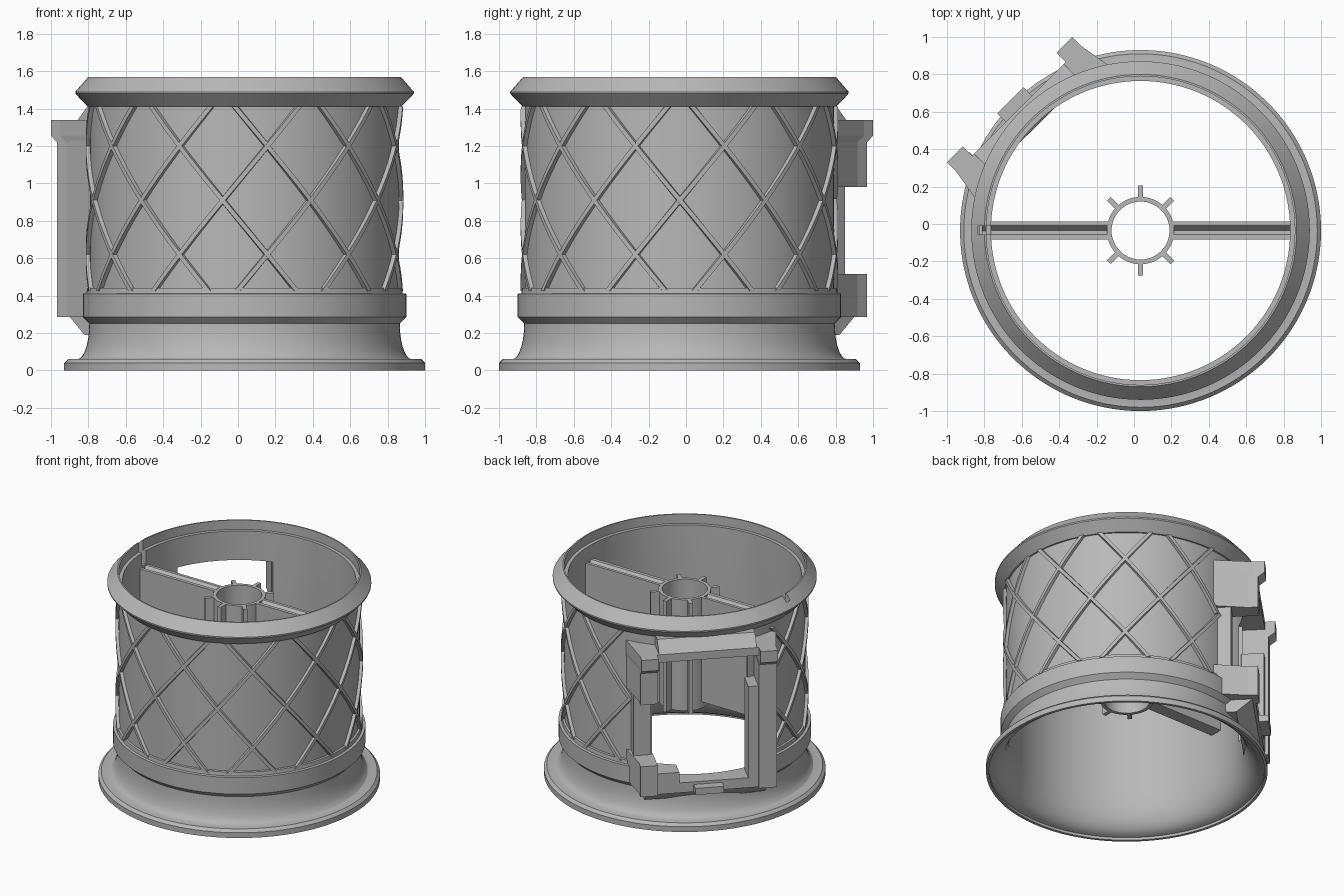
import bpy, bmesh, math
from mathutils import Matrix, Vector

if "Cube" in bpy.data.objects:
    bpy.data.objects.remove(bpy.data.objects["Cube"])

CX, CY = 0.035, -0.035
CENTRE = Matrix.Translation((CX, CY, 0))
# mount frame: local x = tangent, local y = outward, facing back left
MOUNT = CENTRE @ Matrix.Rotation(math.radians(45), 4, 'Z')

grey = bpy.data.materials.new("plain grey")
grey.diffuse_color = (0.48, 0.48, 0.48, 1)
grey.use_nodes = True
grey.node_tree.nodes["Principled BSDF"].inputs["Base Color"].default_value = grey.diffuse_color


def finish(bm, name, matrix, smooth=False):
    bmesh.ops.recalc_face_normals(bm, faces=bm.faces)
    me = bpy.data.meshes.new(name)
    bm.to_mesh(me)
    bm.free()
    me.transform(matrix)
    me.materials.append(grey)
    ob = bpy.data.objects.new(name, me)
    bpy.context.collection.objects.link(ob)
    if smooth:
        bpy.ops.object.select_all(action='DESELECT')
        ob.select_set(True)
        bpy.context.view_layer.objects.active = ob
        bpy.ops.object.shade_smooth_by_angle(angle=math.radians(25))
    return ob


def loft(bm, rings, closed=False):
    """Join equal-length point loops into a closed skin."""
    vs = [[bm.verts.new(p) for p in r] for r in rings]
    n, m = len(vs), len(vs[0])
    for i in range(n if closed else n - 1):
        a, b = vs[i], vs[(i + 1) % n]
        for j in range(m):
            k = (j + 1) % m
            bm.faces.new((a[j], a[k], b[k], b[j]))
    if not closed:
        bm.faces.new(vs[0])
        bm.faces.new(vs[-1])


def lathe(name, profile, segs=128):
    bm = bmesh.new()
    rings = []
    for i in range(segs):
        a = 2 * math.pi * i / segs
        rings.append([(r * math.cos(a), r * math.sin(a), z) for r, z in profile])
    loft(bm, rings, closed=True)
    return finish(bm, name, CENTRE, True)


def box(name, lo, hi, matrix):
    bm = bmesh.new()
    loft(bm, [[(lo[0], lo[1], z), (hi[0], lo[1], z), (hi[0], hi[1], z), (lo[0], hi[1], z)]
              for z in (lo[2], hi[2])])
    return finish(bm, name, matrix)


def slab(name, u0, u1, n0, z0, z1, n1=None, flare=(0, 0)):
    """Block whose back hugs the drum and whose front is flat; n0/n1 = front at bottom/top."""
    bm = bmesh.new()
    rings = []
    for n, z in ((n0, z0), (n0 if n1 is None else n1, z1)):
        a, b = u0 - flare[0], u1 + flare[1]
        us = [a + (b - a) * i / 12 for i in range(13)]
        back = [(u, math.sqrt(0.815 ** 2 - u * u), z) for u in us]
        front = [(u1, n - 0.07 if flare[1] else n - 0.005, z), (u1, n, z),
                 (u0, n, z), (u0, n - 0.07 if flare[0] else n - 0.005, z)]
        rings.append(back + front)
    loft(bm, rings)
    return finish(bm, name, MOUNT)


def cut(ob, cutter):
    mod = ob.modifiers.new("cut", 'BOOLEAN')
    mod.operation, mod.solver, mod.object = 'DIFFERENCE', 'EXACT', cutter
    bpy.ops.object.select_all(action='DESELECT')
    bpy.context.view_layer.objects.active = ob
    ob.select_set(True)
    bpy.ops.object.modifier_apply(modifier=mod.name)
    bpy.data.objects.remove(cutter)


# Drum shell: foot flange, concave neck, band, wall and flared rim
neck = [(0.83 + 0.065 * (1 - math.sin(t)) ** 1.0, 0.06 + 0.19 * (1 - math.cos(t)))
        for t in [math.pi / 2 * i / 7 for i in range(8)]]
flare_in = [(0.80 + 0.145 * (1 - math.sin(t)), 0.02 + 0.26 * (1 - math.cos(t)))
            for t in [math.pi / 2 * i / 7 for i in range(8)]]
outer = [(0.945, 0), (0.965, 0), (0.965, 0.04), (0.945, 0.06)] + neck + [
    (0.865, 0.285), (0.865, 0.41), (0.845, 0.412), (0.842, 0.44), (0.827, 0.442),
    (0.827, 1.41), (0.838, 1.41), (0.905, 1.48), (0.905, 1.49), (0.835, 1.57)]
inner = [(0.825, 1.57), (0.825, 1.50), (0.80, 1.50)] + flare_in[::-1]
drum = lathe("drum_shell", outer + inner)
cut(drum, box("window_cutter", (-0.30, 0.5, 0.36), (0.36, 1.2, 1.28), MOUNT))
cut(drum, box("rim_slot_cutter", (-0.87, -0.02, 1.40), (-0.79, 0.025, 1.7), CENTRE))

# Raised diamond lattice around the wall, left out over the mount
z_lo, z_hi, z_mid, count = 0.425, 1.412, 0.91, 11
slope = math.radians(180 / count) / 0.29
half = 0.020


def near_mount(a):
    return abs((a - math.radians(135) + math.pi) % (2 * math.pi) - math.pi) < math.radians(35)


bm = bmesh.new()
for k in range(count):
    for sgn in (-1, 1):
        run = []
        for i in range(25):
            z = z_lo + (z_hi - z_lo) * i / 24
            a = math.radians(-98) + 2 * math.pi * k / count + sgn * slope * (z - z_mid)
            if near_mount(a):
                if len(run) > 1:
                    loft(bm, run)
                run = []
                continue
            d = half / 0.83
            run.append([(r * math.cos(a + s * d), r * math.sin(a + s * d), z)
                        for r, s in ((0.82, -1), (0.849, -0.75), (0.849, 0.75), (0.82, 1))])
        if len(run) > 1:
            loft(bm, run)
finish(bm, "diamond_lattice", CENTRE, True)

# Central hub tube with fins
HUB_LO, HUB_HI = 0.55, 1.39
lathe("hub_tube", [(0.155, HUB_LO), (0.18, HUB_LO), (0.18, HUB_HI), (0.155, HUB_HI)], 64)
for deg in (45, 90, 135, 225, 270, 315):
    box("hub_fin", (0.17, -0.014, HUB_LO), (0.24, 0.014, HUB_HI),
        CENTRE @ Matrix.Rotation(math.radians(deg), 4, 'Z'))

# Grooved webs joining hub and wall
web = [(-0.048, 0.60), (0.048, 0.60), (0.048, 1.39), (0.026, 1.39), (0, 1.36),
       (-0.022, 1.39), (-0.048, 1.39)]
for x0, x1 in ((-0.81, -0.165), (0.165, 0.81)):
    bm = bmesh.new()
    loft(bm, [[(x, y, z) for y, z in web] for x in (x0, x1)])
    finish(bm, "support_web", CENTRE)

# Mount frame: sill, sill fillet, header and sloped hood
slab("mount_sill", -0.47, 0.47, 0.92, 0.285, 0.36)
slab("sill_fillet", -0.42, 0.42, 0.79, 0.19, 0.285, 0.90)
slab("sill_tab", -0.10, 0.10, 0.985, 0.29, 0.34)
slab("mount_header", -0.36, 0.36, 0.92, 1.28, 1.34)
slab("header_hood", -0.34, 0.34, 0.92, 1.34, 1.42, 0.84)

# Mount posts: one unbroken, the other with a gap
slab("long_post", -0.474, -0.35, 0.944, 0.285, 1.23, flare=(0.05, 0))
slab("guide_bar", -0.36, -0.28, 0.92, 0.34, 1.05)
slab("post_upper", 0.354, 0.474, 0.944, 0.98, 1.23, flare=(0, 0.05))
slab("post_lower", 0.354, 0.474, 0.944, 0.285, 0.515, flare=(0, 0.05))
slab("post_step", 0.20, 0.36, 0.92, 0.34, 0.44)
slab("post_strip", 0.37, 0.49, 0.76, 0.50, 1.0)

# Hooks on top of the posts
for u0, u1, fl in ((-0.474, -0.354, (0.05, 0)), (0.354, 0.474, (0, 0.05))):
    slab("hook_chamfer", u0, u1, 0.944, 1.22, 1.255, 0.99, fl)
    slab("hook_block", u0, u1, 0.99, 1.255, 1.34, flare=fl)
